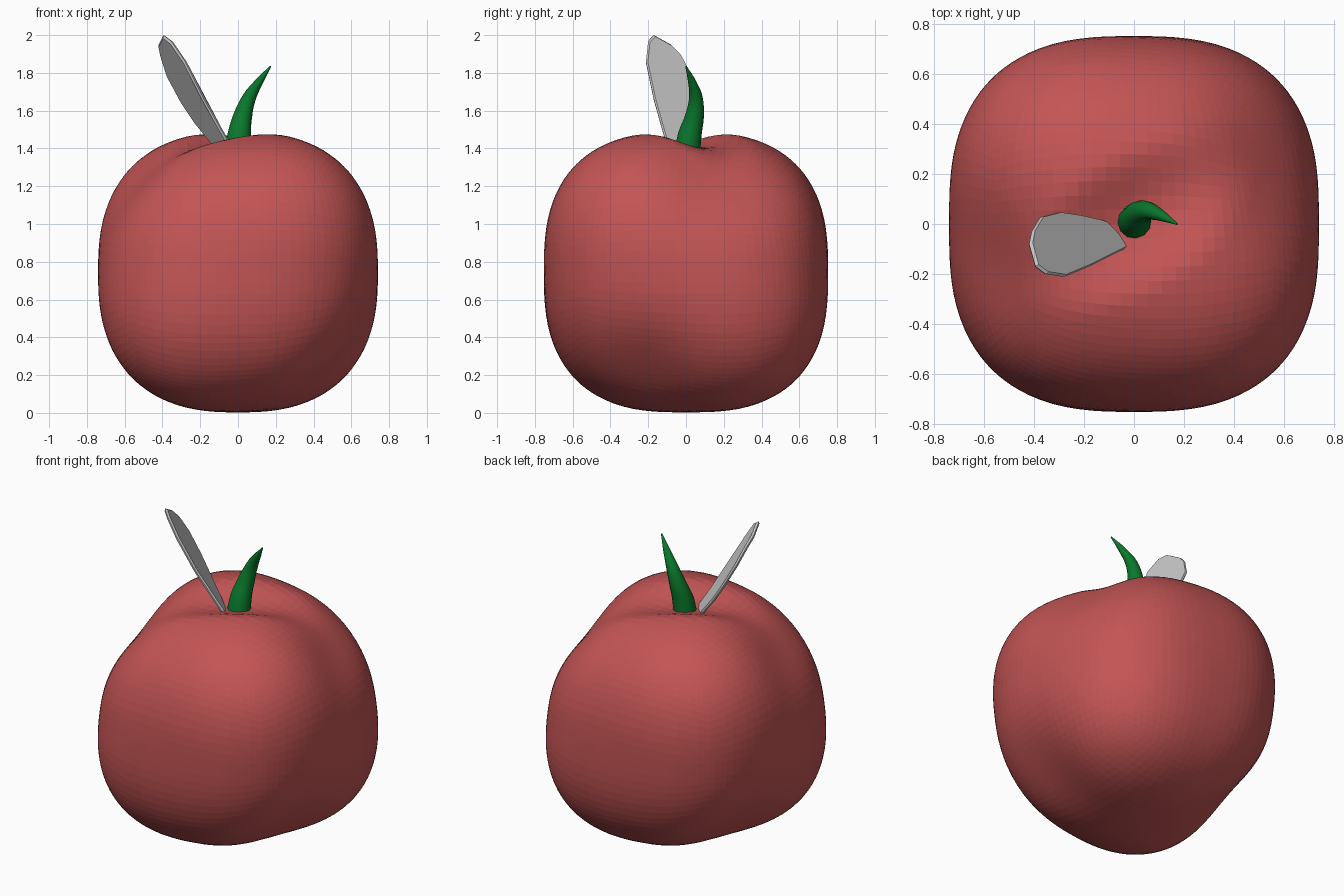
import bpy, bmesh
from math import cos, sin, radians, exp
from mathutils import Vector

if "Cube" in bpy.data.objects:
    bpy.data.objects.remove(bpy.data.objects["Cube"])

R = 0.745


def material(name, rgb):
    m = bpy.data.materials.new(name)
    m.diffuse_color = (*rgb, 1)
    m.use_nodes = True
    m.node_tree.nodes["Principled BSDF"].inputs["Base Color"].default_value = m.diffuse_color
    return m


def add_object(name, bm, mat=None):
    bmesh.ops.recalc_face_normals(bm, faces=bm.faces)
    me = bpy.data.meshes.new(name)
    bm.to_mesh(me)
    bm.free()
    ob = bpy.data.objects.new(name, me)
    bpy.context.collection.objects.link(ob)
    if mat:
        me.materials.append(mat)
    return ob


def smooth(ob, angle):
    bpy.ops.object.select_all(action='DESELECT')
    ob.select_set(True)
    bpy.context.view_layer.objects.active = ob
    bpy.ops.object.shade_smooth_by_angle(angle=angle)


# Fruit body: gridded cube rounded to a boxy ball with four shallow side dents
POWER, SKEW, A = 2.58, 0.15, radians(32)
dents = [Vector((sx, 0.4 * sx * sz, 0.95 * sz)).normalized() for sx in (1, -1) for sz in (1, -1)]
bm = bmesh.new()
bmesh.ops.create_cube(bm, size=2)
bmesh.ops.subdivide_edges(bm, edges=bm.edges[:], cuts=25, use_grid_fill=True)
for v in bm.verts:
    n = v.co.normalized()
    box = sum(abs(c) ** POWER for c in n) ** (-1 / POWER)
    p = n * R * box * (1 - SKEW * n.x * n.y * n.z)
    p -= n * 0.08 * sum(exp(-(n.angle(d) / 0.3) ** 2 / 2) for d in dents)
    # Long hollow around the stem
    along, across = p.x * cos(A) + p.y * sin(A), p.y * cos(A) - p.x * sin(A)
    rho2 = (along / 0.55) ** 2 + (across / 0.28) ** 2
    if p.z > 0 and rho2 < 1:
        p.z -= 0.085 * (1 - rho2) ** 2
    v.co = (p.x, p.y * 1.01, p.z + R)
add_object("fruit_body", bm, material("red_skin", (0.55, 0.09, 0.09)))

# Stem: tapered bent curve
path = [(0, 0.005, 1.36, 0.07), (0.007, 0.02, 1.47, 0.063),
        (0.025, 0.045, 1.57, 0.05), (0.06, 0.052, 1.67, 0.036),
        (0.11, 0.033, 1.75, 0.022), (0.172, 0, 1.835, 0.004)]
cu = bpy.data.curves.new("stem", 'CURVE')
cu.dimensions = '3D'
cu.bevel_depth = 1
cu.bevel_resolution = 4
cu.use_fill_caps = True
sp = cu.splines.new('BEZIER')
sp.resolution_u = 4
sp.bezier_points.add(len(path) - 1)
for bp, (x, y, z, r) in zip(sp.bezier_points, path):
    bp.co = (x, y, z)
    bp.radius = r
    bp.handle_left_type = bp.handle_right_type = 'AUTO'
stem = bpy.data.objects.new("stem", cu)
bpy.context.collection.objects.link(stem)
cu.materials.append(material("green_stem", (0.003, 0.19, 0.025)))
bpy.context.view_layer.objects.active = stem
stem.select_set(True)
bpy.ops.object.convert(target='MESH')
smooth(bpy.context.view_layer.objects.active, 1.0)

# Leaf: tilted outline with a thin softened rim
outline = [(-.07, -.01, 1.35), (-.13, .015, 1.42), (-.22, .035, 1.53), (-.30, .047, 1.65),
           (-.375, .028, 1.79), (-.41, -.03, 1.90), (-.42, -.08, 1.95),
           (-.395, -.17, 2.0), (-.355, -.20, 1.97), (-.28, -.212, 1.86),
           (-.18, -.17, 1.66), (-.09, -.125, 1.50), (-.01, -.085, 1.36)]
normal = Vector((0.125, 0.0763, 0.0815)).normalized()
mid = sum((Vector(p) for p in outline), Vector()) / len(outline)
bm = bmesh.new()
rings = []
for scale, offset in ((0.96, -0.01), (1, 0), (0.96, 0.01)):
    rings.append([bm.verts.new(mid + (Vector(p) - mid) * scale + normal * offset)
                  for p in outline])
for a, b in zip(rings, rings[1:]):
    for i in range(len(outline)):
        j = (i + 1) % len(outline)
        bm.faces.new((a[i], a[j], b[j], b[i]))
bm.faces.new(rings[0])
bm.faces.new(rings[-1])
smooth(add_object("leaf", bm), 0.5)
